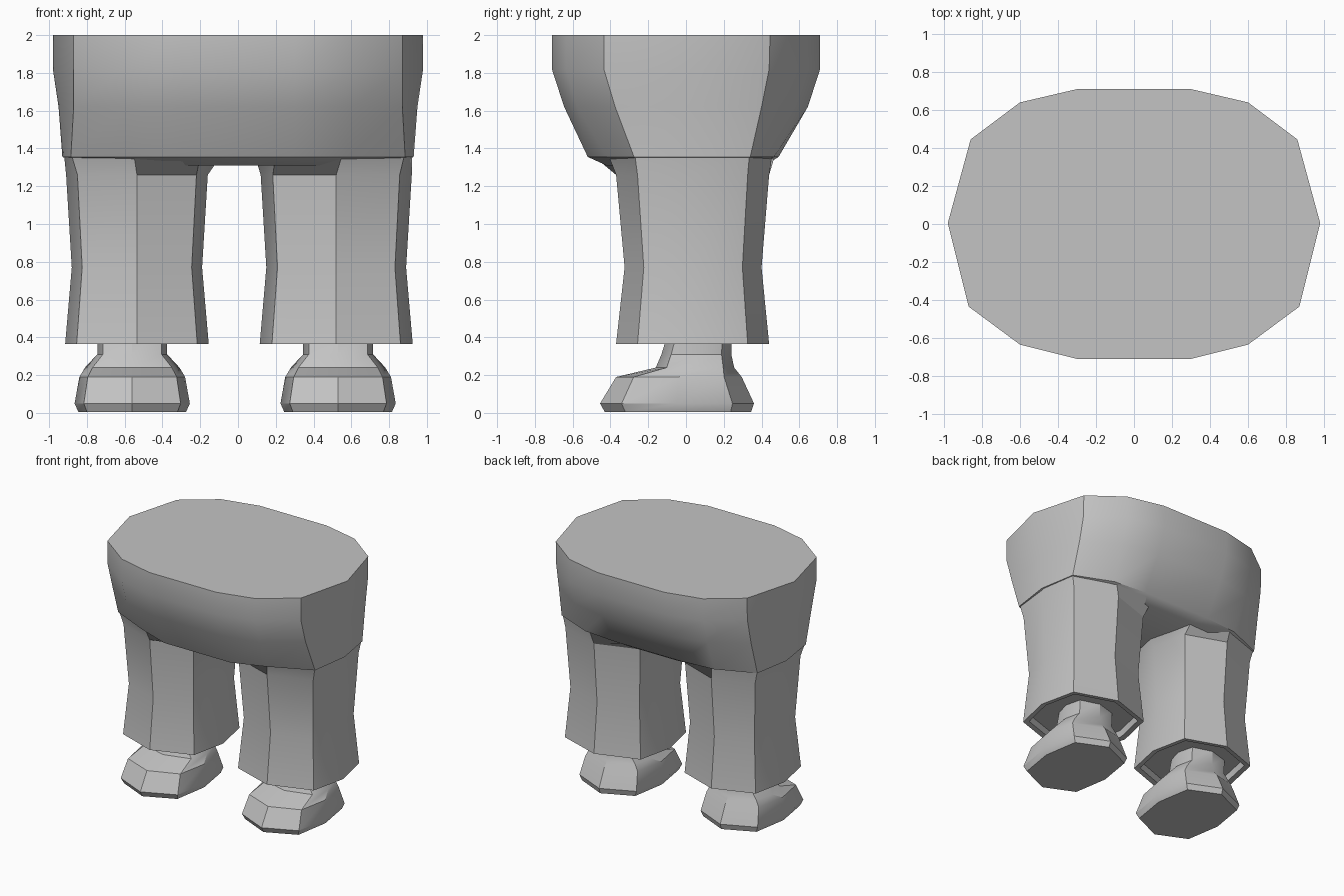
import bpy, math

if "Cube" in bpy.data.objects:
    bpy.data.objects.remove(bpy.data.objects["Cube"])

grey = bpy.data.materials.new("plain grey")
grey.diffuse_color = (0.55, 0.55, 0.55, 1)
grey.use_nodes = True
grey.node_tree.nodes["Principled BSDF"].inputs["Base Color"].default_value = grey.diffuse_color


def loft(name, rings):
    """Skin equal-length rings, bottom to top, and cap both ends."""
    n = len(rings[0])
    verts = [p for r in rings for p in r]
    faces = [tuple(reversed(range(n))),
             tuple(range(len(verts) - n, len(verts)))]
    for k in range(len(rings) - 1):
        a, b = k * n, (k + 1) * n
        for i in range(n):
            j = (i + 1) % n
            faces.append((a + i, a + j, b + j, b + i))
    mesh = bpy.data.meshes.new(name)
    mesh.from_pydata(verts, [], faces)
    mesh.materials.append(grey)
    obj = bpy.data.objects.new(name, mesh)
    bpy.context.collection.objects.link(obj)
    bpy.ops.object.select_all(action='DESELECT')
    obj.select_set(True)
    bpy.context.view_layer.objects.active = obj
    bpy.ops.object.mode_set(mode='EDIT')
    bpy.ops.mesh.select_all(action='SELECT')
    bpy.ops.mesh.normals_make_consistent(inside=False)
    bpy.ops.object.mode_set(mode='OBJECT')
    bpy.ops.object.shade_smooth_by_angle(angle=math.radians(33))
    return obj


def oval(z, tip, front, back):
    """14-sided ring; front and back list three (x, y) points, side to middle."""
    right = [(tip[0], tip[1])] + back
    left = [(-x, y) for x, y in reversed(back)] + [(-tip[0], tip[1])]
    pts = right + left + [(-x, y) for x, y in front] + list(reversed(front))
    return [(x, y, z) for x, y in pts]


def octagon(z, cx, hw, y0, y1):
    """8-sided ring with points at the front and back."""
    ym, hy = (y0 + y1) / 2, (y1 - y0) / 2
    shape = [(1, 0), (.84, .72), (0, 1), (-.84, .72),
             (-1, 0), (-.84, -.72), (0, -1), (.84, -.72)]
    return [(cx + a * hw, ym + b * hy, z) for a, b in shape]


# Hips: flat-topped oval that narrows toward the legs
loft("hips", [
    oval(1.31, (.80, .03), [(.74, -.22), (.52, -.33), (.20, -.42)],
         [(.74, .28), (.52, .38), (.20, .42)]),
    oval(1.355, (.93, .04), [(.885, -.275), (.57, -.42), (.30, -.52)],
         [(.88, .34), (.58, .465), (.30, .49)]),
    oval(1.62, (.95, .02), [(.87, -.375), (.60, -.575), (.30, -.645)],
         [(.865, .40), (.60, .58), (.30, .645)]),
    oval(1.82, (.98, .005), [(.87, -.435), (.60, -.635), (.30, -.71)],
         [(.86, .44), (.60, .64), (.30, .71)]),
    oval(2.0, (.98, .005), [(.87, -.435), (.60, -.635), (.30, -.71)],
         [(.86, .445), (.60, .64), (.30, .71)]),
])

# Trouser legs and shoes: side sign, leg centre, leg half width, shoe centre
for side, s, cx, hw, sx in (("left", -1, .535, .38, .56),
                            ("right", 1, .52, .405, .53)):
    c = s * cx
    # flared top that meets the underside of the hips
    flare = [(.92, .05), (.875, .335), (.55, .455), (.20, .47),
             (.09, .05), (.20, -.49), (.55, -.41), (.88, -.27)]
    if s < 0:
        flare = [flare[i] for i in (4, 3, 2, 1, 0, 7, 6, 5)]
    loft(side + "_trouser_leg", [
        octagon(.42, c, hw - .05, -.32, .39),
        octagon(.37, c, hw - .04, -.33, .40),
        octagon(.365, c, hw, -.37, .44),
        octagon(.77, c, hw - .035, -.325, .40),
        octagon(1.26, c, hw - .005, -.37, .44),
        [(s * x, y, 1.36) for x, y in flare],
    ])
    c = s * sx
    loft(side + "_shoe", [
        octagon(.005, c, .285, -.43, .345),
        octagon(.05, c, .305, -.455, .36),
        octagon(.19, c, .28, -.37, .295),
        octagon(.24, c, .25, -.16, .255),
        octagon(.31, c, .185, -.13, .24),
        octagon(.44, c, .185, -.09, .24),
    ])
